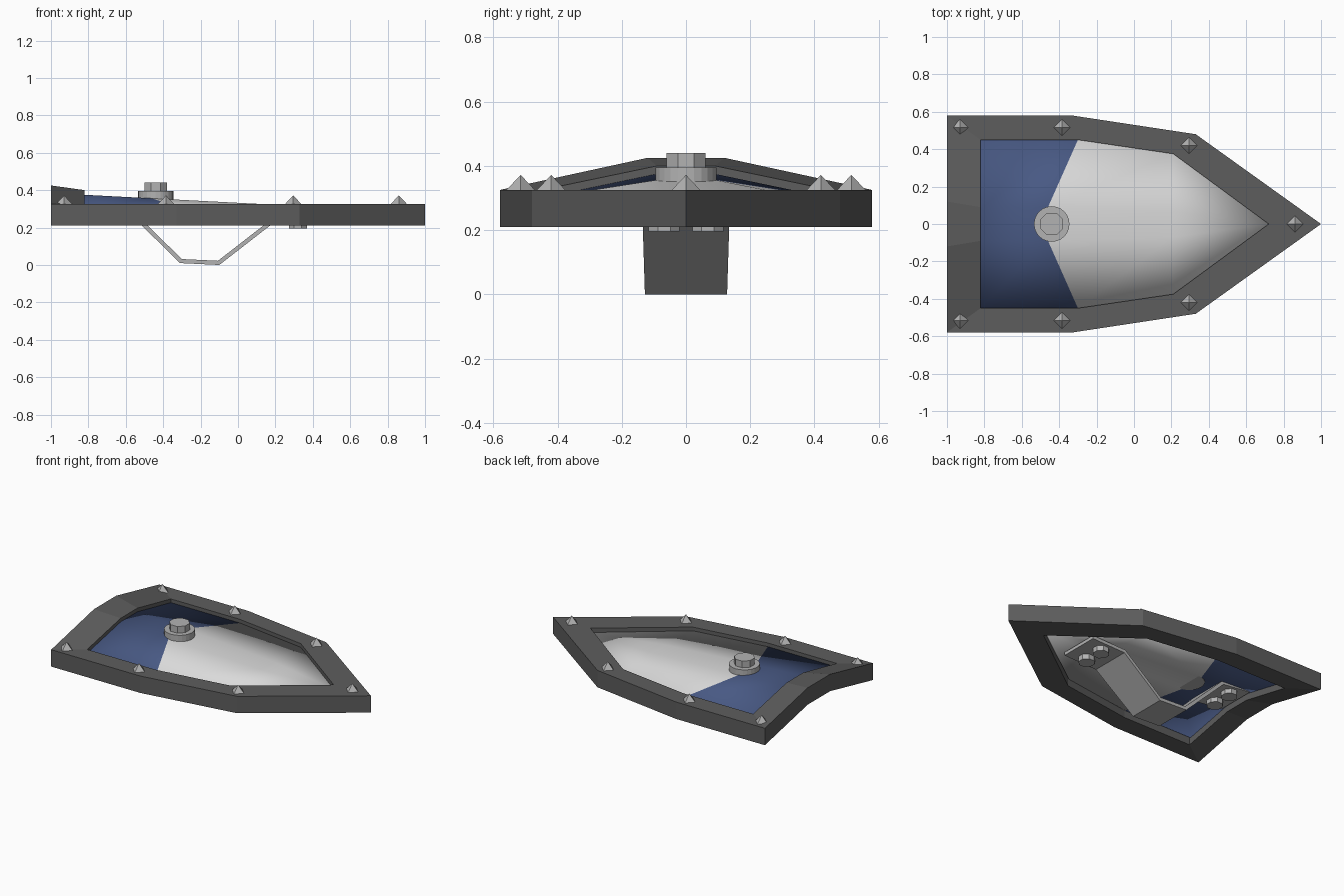
import bpy, bmesh, math

cube = bpy.data.objects.get("Cube")
if cube:
    bpy.data.objects.remove(cube)


def material(name, color):
    m = bpy.data.materials.new(name)
    m.use_nodes = True
    rgba = (*color, 1)
    m.diffuse_color = rgba
    m.node_tree.nodes["Principled BSDF"].inputs["Base Color"].default_value = rgba
    return m


IRON = material("dark iron", (0.11, 0.11, 0.11))
STEEL = material("steel", (0.45, 0.45, 0.45))
WHITE = material("white paint", (0.7, 0.7, 0.7))
BLUE = material("blue paint", (0.065, 0.1, 0.23))


def finish(name, bm, *mats):
    bmesh.ops.recalc_face_normals(bm, faces=bm.faces)
    mesh = bpy.data.meshes.new(name)
    bm.to_mesh(mesh)
    bm.free()
    obj = bpy.data.objects.new(name, mesh)
    bpy.context.collection.objects.link(obj)
    for m in mats:
        mesh.materials.append(m)
    return obj


def cone(name, mat, x, y, z0, z1, r0, r1, sides, turn=0.0):
    bm = bmesh.new()
    bmesh.ops.create_cone(bm, cap_ends=True, segments=sides, radius1=r0,
                          radius2=r1, depth=z1 - z0)
    obj = finish(name, bm, mat)
    obj.location = (x, y, (z0 + z1) / 2)
    obj.rotation_euler.z = turn
    return obj


def thicken(obj, thickness, offset):
    mod = obj.modifiers.new("thickness", 'SOLIDIFY')
    mod.thickness = thickness
    mod.offset = offset
    mod.use_even_offset = True


def loop_points(half):
    # mirror a half outline across the long axis, tip shared
    return half + [(x, -y, z) for x, y, z in reversed(half[:-1])]


# Rim: closed ring between outer and inner outlines, arched at the wide end
SIDE_Z, RIM_DEPTH = 0.325, 0.115
outer = loop_points([(-1, 0.12, 0.425), (-1, 0.58, SIDE_Z), (-0.33, 0.58, SIDE_Z),
                     (0.33, 0.48, SIDE_Z), (1, 0, SIDE_Z)])
inner = loop_points([(-0.82, 0.09, 0.40), (-0.82, 0.45, SIDE_Z), (-0.30, 0.45, SIDE_Z),
                     (0.21, 0.375, SIDE_Z), (0.72, 0, SIDE_Z)])
bm = bmesh.new()
rings = [[bm.verts.new((x, y, z - drop)) for x, y, z in pts]
         for pts, drop in ((outer, 0), (inner, 0), (inner, RIM_DEPTH), (outer, RIM_DEPTH))]
count = len(outer)
for a, b in zip(rings, rings[1:] + rings[:1]):
    for i in range(count):
        j = (i + 1) % count
        bm.faces.new((a[i], a[j], b[j], b[i]))
finish("rim", bm, IRON)


# Face panel: ridged sheet, blue at the wide end
def crest(x):
    return 0.375 - 0.052 * (x + 0.82)


bm = bmesh.new()
rows = []
for xe, ye, xc, yc in ((-0.82, 0.45, -0.82, 0.09), (-0.30, 0.45, -0.46, 0.09),
                       (0.21, 0.375, 0.21, 0.07)):
    rows.append([bm.verts.new(p) for p in (
        (xe, -ye, 0.30), (xc, -yc, crest(xc)), (xc, yc, crest(xc)), (xe, ye, 0.30))])
tip = bm.verts.new((0.72, 0, 0.295))
for a, b in zip(rows, rows[1:]):
    for i in range(3):
        bm.faces.new((a[i], b[i], b[i + 1], a[i + 1]))
for i in range(3):
    bm.faces.new((rows[2][i], tip, rows[2][i + 1]))
for f in bm.faces:
    f.smooth = True
    f.material_index = 1 if f.calc_center_median().x < -0.4 else 0
panel = finish("face_panel", bm, WHITE, BLUE)
thicken(panel, 0.045, -1)
bpy.context.view_layer.objects.active = panel
panel.select_set(True)
bpy.ops.object.shade_smooth_by_angle(angle=math.radians(35))
panel.select_set(False)

# Central boss with octagonal nut
cone("boss_disc", STEEL, -0.44, 0, 0.31, 0.395, 0.095, 0.095, 24)
cone("boss_nut", STEEL, -0.44, 0, 0.39, 0.44, 0.065, 0.065, 8, math.pi / 8)

# Pyramid studs on the rim
for x, y, z in ((-0.93, 0.515, 0.322), (-0.385, 0.515, 0.322), (0.295, 0.42, 0.322)):
    for side, s in (("left", 1), ("right", -1)):
        cone("stud_" + side, STEEL, x, s * y, z, z + 0.05, 0.047, 0, 4)
cone("stud_tip", STEEL, 0.86, 0, 0.322, 0.372, 0.047, 0, 4)

# Bent strap handle underneath
bm = bmesh.new()
edges = [[bm.verts.new((x, s * w, z)) for s in (-1, 1)] for x, z, w in (
    (-0.81, 0.318, 0.135), (-0.60, 0.295, 0.135), (-0.31, 0.01, 0.128),
    (-0.10, 0, 0.128), (0.19, 0.225, 0.135), (0.44, 0.232, 0.135))]
for a, b in zip(edges, edges[1:]):
    bm.faces.new((a[0], b[0], b[1], a[1]))
handle = finish("handle_strap", bm, STEEL)
if handle.data.polygons[2].normal.z < 0:
    handle.data.flip_normals()
thicken(handle, 0.022, 1)

# Bolts fixing the handle
for x, z in ((-0.70, 0.272), (0.32, 0.195)):
    for y in (-0.068, 0.068):
        cone("handle_bolt", STEEL, x, y, z, z + 0.045, 0.052, 0.052, 8, math.pi / 8)
